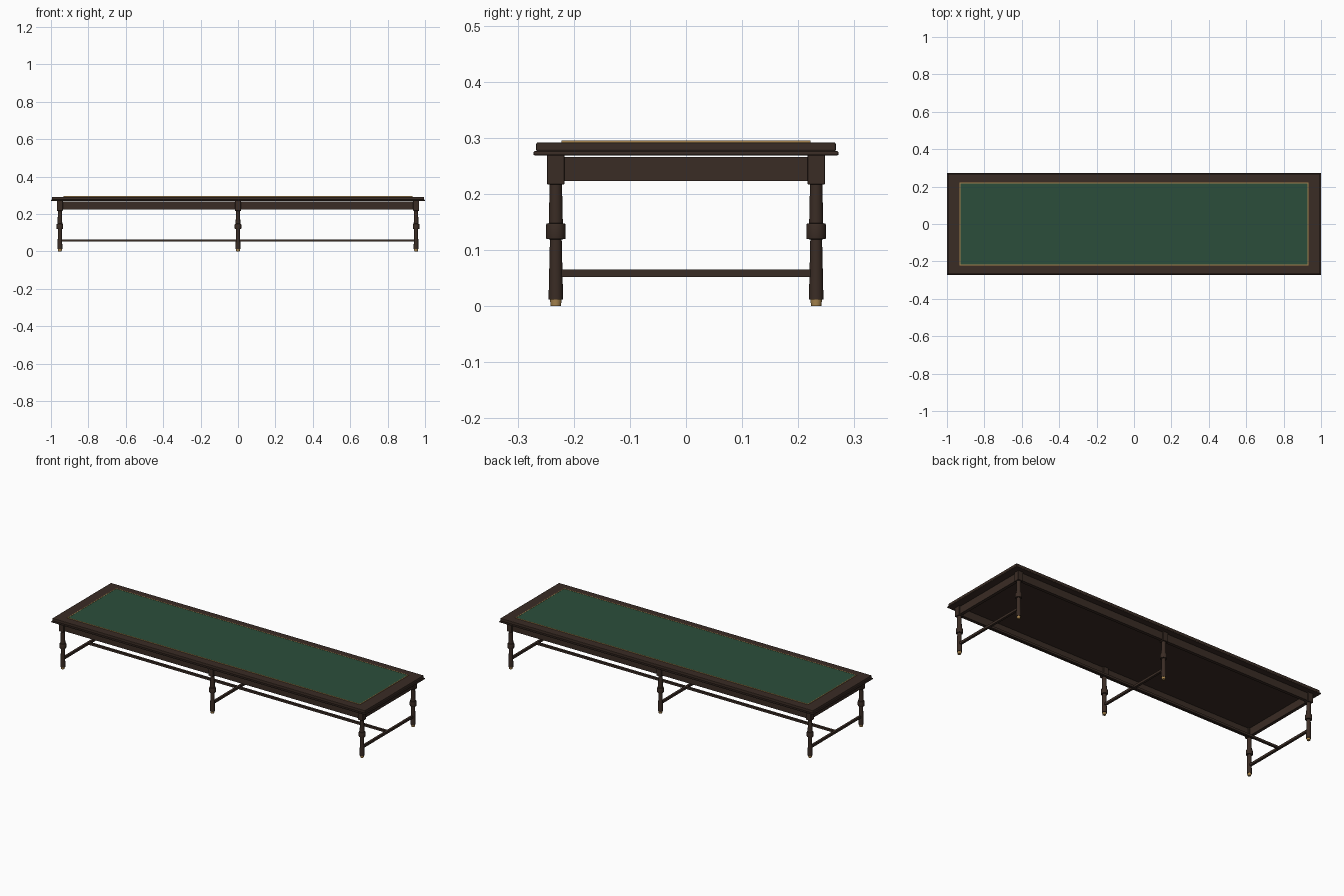
import bpy, math

if "Cube" in bpy.data.objects:
    bpy.data.objects.remove(bpy.data.objects["Cube"])


def material(name, rgb):
    m = bpy.data.materials.new(name)
    m.diffuse_color = (*rgb, 1)
    m.use_nodes = True
    m.node_tree.nodes["Principled BSDF"].inputs["Base Color"].default_value = m.diffuse_color
    return m


wood = material("dark wood", (0.042, 0.025, 0.018))
leather = material("green leather", (0.024, 0.076, 0.044))
brass = material("brass", (0.40, 0.24, 0.08))


def box(name, centre, size, mat, bevel=0.0, segments=2):
    bpy.ops.mesh.primitive_cube_add(size=1, location=centre)
    ob = bpy.context.object
    ob.name = name
    ob.scale = size
    bpy.ops.object.transform_apply(location=False, rotation=False, scale=True)
    ob.data.materials.append(mat)
    if bevel:
        b = ob.modifiers.new("bevel", 'BEVEL')
        b.width = bevel
        b.segments = segments
    return ob


def turned(name, x, y, profile, mat, sides=20):
    """Solid of revolution from (radius, z) pairs, capped at both ends."""
    verts, faces = [], []
    for r, z in profile:
        for i in range(sides):
            a = 2 * math.pi * i / sides
            verts.append((r * math.cos(a), r * math.sin(a), z))
    for k in range(len(profile) - 1):
        for i in range(sides):
            j = (i + 1) % sides
            faces.append((k * sides + i, k * sides + j,
                          (k + 1) * sides + j, (k + 1) * sides + i))
    faces.append(tuple(reversed(range(sides))))
    faces.append(tuple(range((len(profile) - 1) * sides, len(profile) * sides)))
    me = bpy.data.meshes.new(name)
    me.from_pydata(verts, [], faces)
    me.materials.append(mat)
    ob = bpy.data.objects.new(name, me)
    ob.location = (x, y, 0)
    bpy.context.collection.objects.link(ob)
    bpy.ops.object.select_all(action='DESELECT')
    ob.select_set(True)
    bpy.context.view_layer.objects.active = ob
    bpy.ops.object.shade_smooth_by_angle(angle=math.radians(35))
    return ob


# Top slab with the moulding beneath it
box("table_top", (0, 0, 0.284), (1.99, 0.534, 0.016), wood, 0.003)
box("top_moulding", (0, 0, 0.2725), (2.0, 0.544, 0.008), wood, 0.003)

# Leather inlay and its brass border
box("leather_inlay", (0, 0, 0.2925), (1.856, 0.436, 0.003), leather)
for s in (-1, 1):
    box("border_long", (0, s * 0.2195, 0.293), (1.864, 0.004, 0.004), brass)
    box("border_short", (s * 0.930, 0, 0.293), (0.004, 0.443, 0.004), brass)

# Aprons between the leg blocks
for s in (-1, 1):
    box("long_apron", (0, s * 0.232, 0.2445), (1.90, 0.018, 0.043), wood)
    box("end_apron", (s * 0.952, 0, 0.2445), (0.018, 0.46, 0.043), wood)

# Six turned legs with square blocks, collars and brass feet
leg_profile = [(0.0130, 0.012), (0.0105, 0.119), (0.0170, 0.120), (0.0175, 0.122),
               (0.0175, 0.144), (0.0165, 0.147), (0.0125, 0.148), (0.0110, 0.218)]
foot_profile = [(0.0090, 0.0), (0.0105, 0.0125)]
LEG_X, LEG_Y = 0.952, 0.232
for x in (-LEG_X, 0, LEG_X):
    for y in (-LEG_Y, LEG_Y):
        box("leg_block", (x, y, 0.2435), (0.031, 0.031, 0.053), wood, 0.001, 1)
        turned("turned_leg", x, y, leg_profile, wood)
        turned("brass_foot", x, y, foot_profile, brass)
    # Cross stretcher joining each pair of legs
    box("cross_stretcher", (x, 0, 0.0585), (0.013, 0.455, 0.013), wood)

# Long stretcher down the middle
box("long_stretcher", (0, 0, 0.0585), (1.904, 0.013, 0.012), wood)
